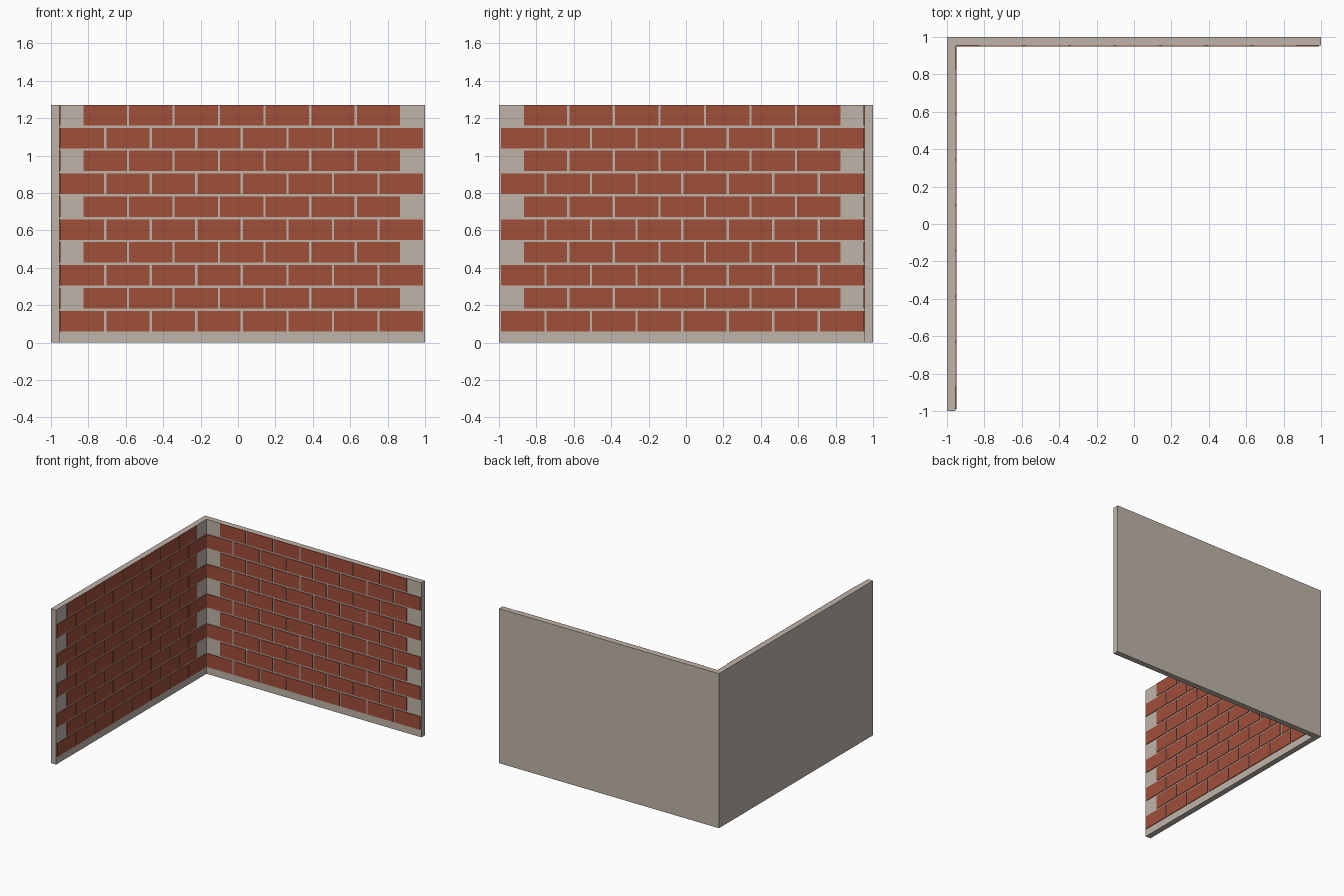
import bpy, bmesh

if "Cube" in bpy.data.objects:
    bpy.data.objects.remove(bpy.data.objects["Cube"])

H = 1.27            # wall height
FACE = 0.954        # inner plaster face
PROUD = 0.949       # outer brick face
PITCH, JOINT = 0.2436, 0.012
ROW, BRICK_H, BASE = 0.1223, 0.11, 0.06


def material(name, color):
    m = bpy.data.materials.new(name)
    m.diffuse_color = (*color, 1)
    m.use_nodes = True
    m.node_tree.nodes["Principled BSDF"].inputs["Base Color"].default_value = m.diffuse_color
    return m


def make_object(name, bm, mat):
    bmesh.ops.recalc_face_normals(bm, faces=bm.faces)
    me = bpy.data.meshes.new(name)
    bm.to_mesh(me)
    bm.free()
    me.materials.append(mat)
    ob = bpy.data.objects.new(name, me)
    bpy.context.collection.objects.link(ob)
    return ob


def add_box(bm, lo, hi):
    verts = bmesh.ops.create_cube(bm, size=1)["verts"]
    for v in verts:
        v.co = [(a + b) / 2 + c * (b - a) for a, b, c in zip(lo, hi, v.co)]


mortar = material("mortar grey", (0.52, 0.46, 0.40))
brick = material("brick red", (0.35, 0.078, 0.042))

# L-shaped wall: extruded plan outline
bm = bmesh.new()
plan = [(-1, -1), (-FACE, -1), (-FACE, FACE), (1, FACE), (1, 1), (-1, 1)]
floor = bm.faces.new([bm.verts.new((x, y, 0)) for x, y in plan])
ext = bmesh.ops.extrude_face_region(bm, geom=[floor], use_keep_orig=True)
for g in ext["geom"]:
    if isinstance(g, bmesh.types.BMVert):
        g.co.z = H
make_object("corner_wall", bm, mortar)


# Running-bond bricks: 8 in even rows, 7 in the half-shifted odd rows
def brick_rows(name, swap):
    bm = bmesh.new()
    for r in range(10):
        odd = r % 2
        z = BASE + r * ROW
        for i in range(8 - odd):
            x = -0.948 + (i + odd / 2) * PITCH
            add_box(bm, (x, PROUD, z),
                    (min(x + PITCH - JOINT, 1), FACE + 0.002, min(z + BRICK_H, H - 0.0005)))
    if swap:        # reflect across the corner diagonal onto the left wall
        for v in bm.verts:
            v.co.x, v.co.y = -v.co.y, -v.co.x
    make_object(name, bm, brick)


brick_rows("back_wall_bricks", False)
brick_rows("left_wall_bricks", True)
